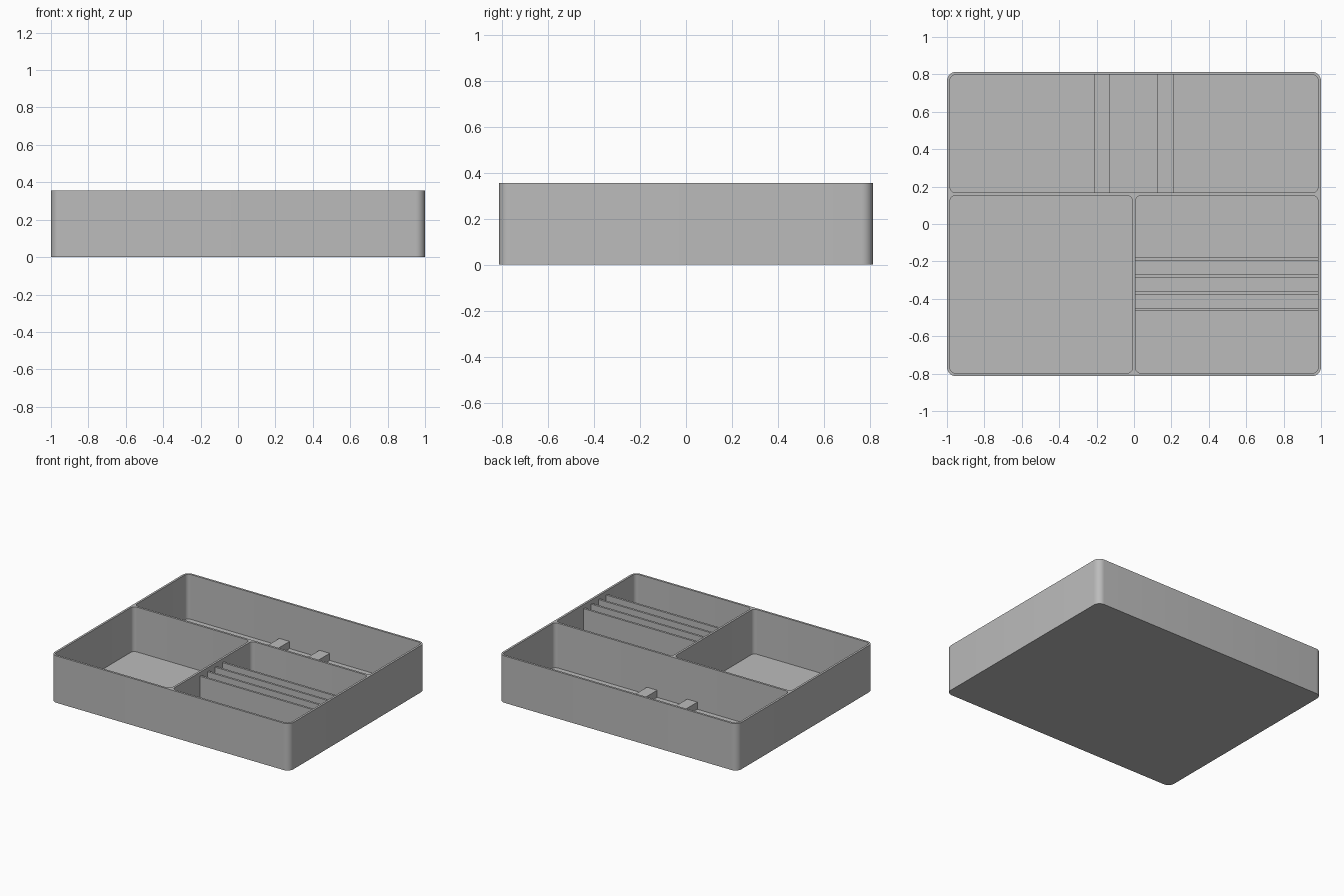
import bpy, bmesh, math

old = bpy.data.objects.get("Cube")
if old:
    bpy.data.objects.remove(old)

WALL, FLOOR, TOP = 0.016, 0.016, 0.355
X, Y = 1.0, 0.814
SPLIT = 0.16          # y of the cross wall
INNER = X - WALL

grey = bpy.data.materials.new("plain_grey")
grey.use_nodes = True
grey.diffuse_color = (0.5, 0.5, 0.5, 1)
grey.node_tree.nodes["Principled BSDF"].inputs["Base Color"].default_value = (0.5, 0.5, 0.5, 1)


def prism(name, x0, x1, y0, y1, z0, z1, radius=0.0):
    """Upright box, with rounded vertical corners if a radius is given."""
    bm = bmesh.new()
    steps = 8 if radius else 0
    verts = []
    corners = [(x1, y1, -1, -1), (x0, y1, 1, -1), (x0, y0, 1, 1), (x1, y0, -1, 1)]
    for i, (cx, cy, sx, sy) in enumerate(corners):
        for s in range(steps + 1):
            a = math.pi / 2 * (i + (s / steps if steps else 0))
            verts.append(bm.verts.new((cx + radius * (sx + math.cos(a)),
                                       cy + radius * (sy + math.sin(a)), z0)) if radius
                         else bm.verts.new((cx, cy, z0)))
    base = bm.faces.new(verts)
    top = bmesh.ops.extrude_face_region(bm, geom=[base])["geom"]
    bmesh.ops.translate(bm, vec=(0, 0, z1 - z0),
                        verts=[g for g in top if isinstance(g, bmesh.types.BMVert)])
    bmesh.ops.recalc_face_normals(bm, faces=bm.faces)
    mesh = bpy.data.meshes.new(name)
    bm.to_mesh(mesh)
    bm.free()
    mesh.materials.append(grey)
    obj = bpy.data.objects.new(name, mesh)
    bpy.context.collection.objects.link(obj)
    return obj


# Tray body with three rounded compartments cut out of it
tray = prism("tray", -X, X, -Y, Y, 0, TOP, 0.05)
half = WALL / 2
pockets = {
    "back_pocket": (-INNER, INNER, SPLIT + half, Y - WALL),
    "front_left_pocket": (half, INNER, WALL - Y, SPLIT - half),
    "front_right_pocket": (-INNER, -half, WALL - Y, SPLIT - half),
}
for name, box in pockets.items():
    cutter = prism(name + "_cutter", *box, FLOOR, TOP + 0.1, 0.03)
    cut = tray.modifiers.new(name, "BOOLEAN")
    cut.operation, cut.solver, cut.object = "DIFFERENCE", "EXACT", cutter
    bpy.context.view_layer.objects.active = tray
    bpy.ops.object.modifier_apply(modifier=cut.name)
    bpy.data.objects.remove(cutter)

bpy.ops.object.select_all(action="DESELECT")
tray.select_set(True)
bpy.context.view_layer.objects.active = tray
bpy.ops.object.shade_smooth_by_angle(angle=math.radians(30))

# Thin slot dividers in the front left compartment
middle = (WALL - Y + SPLIT - half) / 2
for i in range(4):
    y = middle + (i - 1.5) * 0.09
    prism(f"slot_divider_{i + 1}", half, INNER, y - half, y + half, FLOOR, TOP - 0.03)

# Low support bars across the back compartment
for side, x in (("right", -0.17), ("left", 0.167)):
    prism("support_bar_" + side, x - 0.043, x + 0.043, SPLIT + half, Y - WALL, FLOOR, 0.07)
